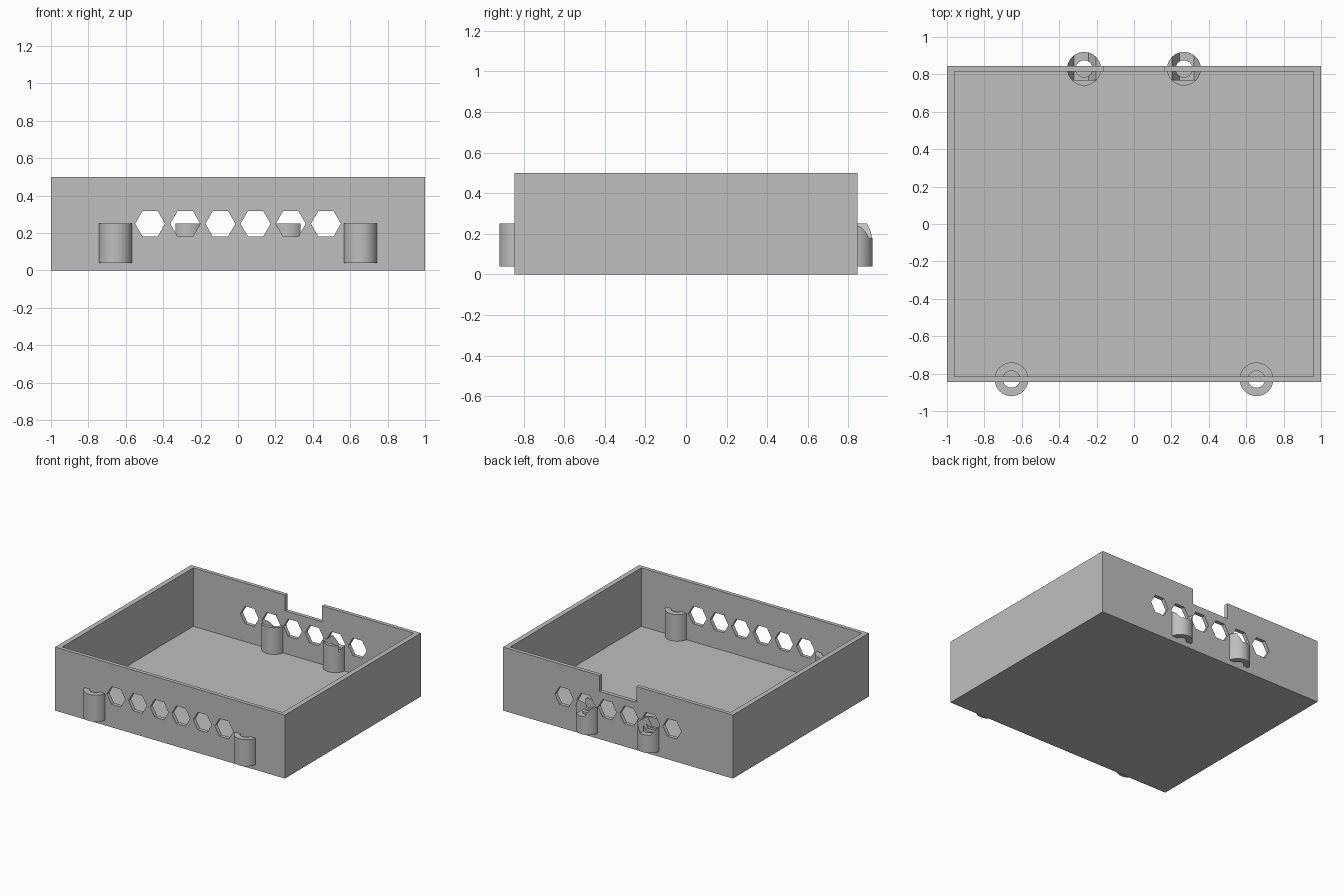
import bpy, bmesh, math
from mathutils import Matrix, Vector

old = bpy.data.objects.get("Cube")
if old:
    bpy.data.objects.remove(old, do_unlink=True)

# Single grey material
grey = bpy.data.materials.new("plain grey")
grey.use_nodes = True
colour = (0.52, 0.52, 0.52, 1)
grey.diffuse_color = colour
grey.node_tree.nodes["Principled BSDF"].inputs["Base Color"].default_value = colour

HALF_X, HALF_Y, HEIGHT = 1.0, 0.845, 0.5
WALL_X, WALL_Y, FLOOR = 0.04, 0.03, 0.04
POST_Y, POST_TOP = 0.83, 0.25


def make(name, bm):
    bmesh.ops.recalc_face_normals(bm, faces=bm.faces)
    mesh = bpy.data.meshes.new(name)
    bm.to_mesh(mesh)
    bm.free()
    obj = bpy.data.objects.new(name, mesh)
    mesh.materials.append(grey)
    bpy.context.collection.objects.link(obj)
    return obj


def box(name, low, high):
    low, high = Vector(low), Vector(high)
    bm = bmesh.new()
    bmesh.ops.create_cube(bm, size=1, matrix=Matrix.Translation((low + high) / 2)
                          @ Matrix.Diagonal((high - low).to_4d()))
    return make(name, bm)


def hex_bars(name, y0, y1):
    """Row of six hexagonal bars running along y."""
    bm = bmesh.new()
    for i in range(6):
        x = (i - 2.5) * 0.188
        ring = [bm.verts.new((x + 0.08 * math.cos(k * math.pi / 3), y0,
                              0.25 + 0.08 * math.sin(k * math.pi / 3))) for k in range(6)]
        face = bm.faces.new(ring)
        out = bmesh.ops.extrude_face_region(bm, geom=[face])["geom"]
        bmesh.ops.translate(bm, vec=(0, y1 - y0, 0),
                            verts=[v for v in out if isinstance(v, bmesh.types.BMVert)])
    return make(name, bm)


def tube(name, x, y, sides=48):
    """Upright post with a round bore."""
    bm = bmesh.new()
    profile = [(0.09, FLOOR), (0.09, POST_TOP), (0.045, POST_TOP), (0.045, FLOOR)]
    rings = [[bm.verts.new((x + r * math.cos(a), y + r * math.sin(a), z))
              for r, z in profile] for a in (k * math.tau / sides for k in range(sides))]
    for a, b in zip(rings, rings[1:] + rings[:1]):
        for k in range(4):
            n = (k + 1) % 4
            bm.faces.new((a[k], b[k], b[n], a[n]))
    return make(name, bm)


def select_only(obj):
    bpy.ops.object.select_all(action='DESELECT')
    obj.select_set(True)
    bpy.context.view_layer.objects.active = obj


def cut(obj, cutter):
    mod = obj.modifiers.new("cut", 'BOOLEAN')
    mod.operation, mod.solver, mod.object = 'DIFFERENCE', 'EXACT', cutter
    select_only(obj)
    bpy.ops.object.modifier_apply(modifier=mod.name)


# Cutters
cavity = box("cavity_cutter", (WALL_X - HALF_X, WALL_Y - HALF_Y, FLOOR),
             (HALF_X - WALL_X, HALF_Y - WALL_Y, 1))
notch = box("notch_cutter", (-0.16, 0.7, 0.375), (0.16, 1, 1))
front_hexes = hex_bars("front_hex_cutter", -1, -0.77)
back_hexes = hex_bars("back_hex_cutter", 0.77, 1)
cutters = [cavity, notch, front_hexes, back_hexes]

# Open tray with vent holes and a notch in the back wall
tray = box("tray", (-HALF_X, -HALF_Y, 0), (HALF_X, HALF_Y, HEIGHT))
for c in cutters:
    cut(tray, c)

# Hollow posts straddling the front and back walls
for side, s in (("right", -1), ("left", 1)):
    front = tube("front_post_" + side, s * 0.655, -POST_Y)
    back = tube("back_post_" + side, s * 0.267, POST_Y)
    cut(back, back_hexes)
    for post in (front, back):
        select_only(post)
        bpy.ops.object.shade_smooth_by_angle(angle=math.radians(30))

for c in cutters:
    bpy.data.objects.remove(c, do_unlink=True)
